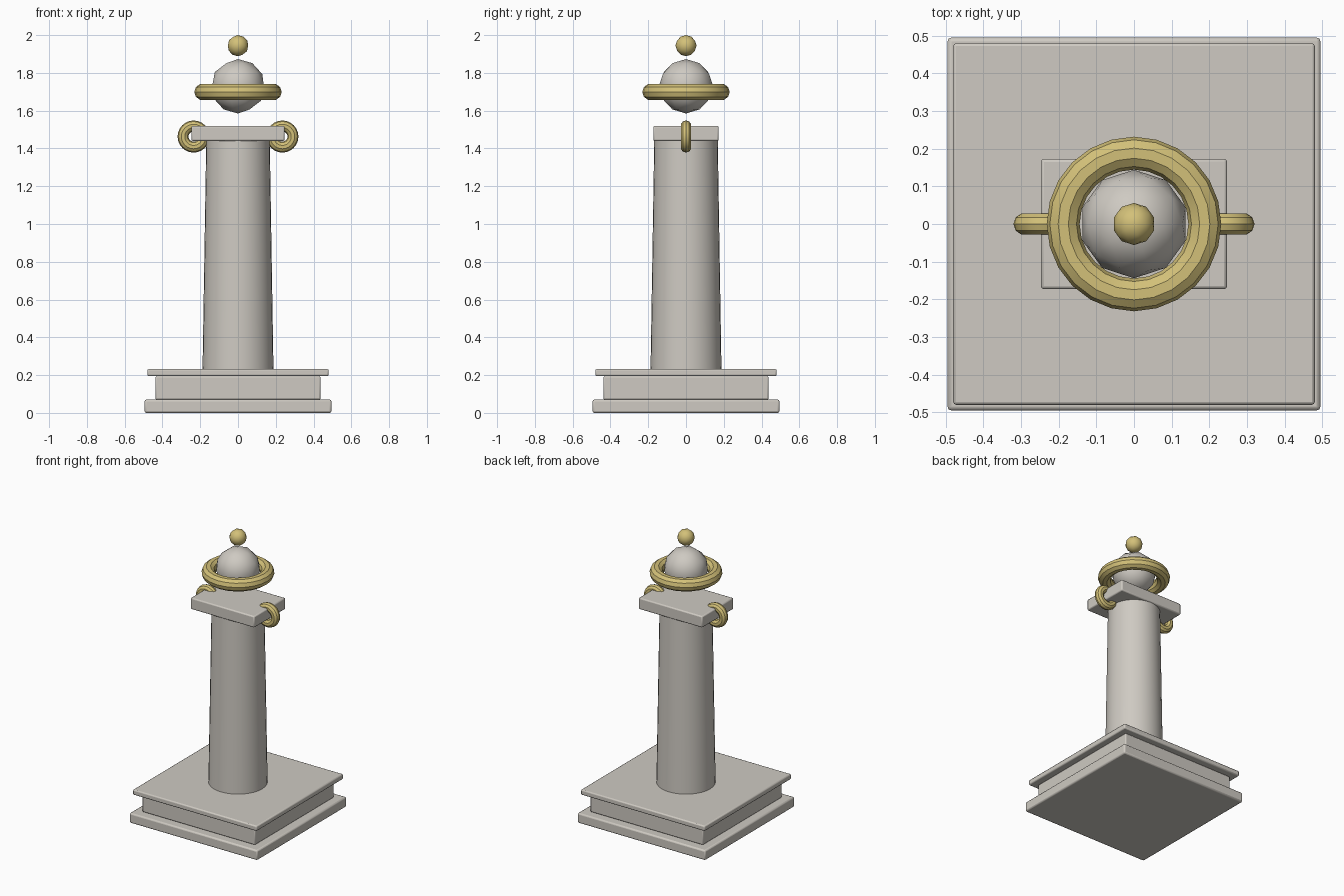
import bpy
from math import pi

cube = bpy.data.objects.get("Cube")
if cube:
    bpy.data.objects.remove(cube, do_unlink=True)


def make_material(name, color):
    mat = bpy.data.materials.new(name)
    mat.use_nodes = True
    mat.diffuse_color = color
    mat.node_tree.nodes["Principled BSDF"].inputs["Base Color"].default_value = color
    return mat


stone = make_material("pale stone", (0.62, 0.59, 0.54, 1))
gold = make_material("soft gold", (0.65, 0.53, 0.19, 1))


def finish(name, mat):
    obj = bpy.context.object
    obj.name = name
    obj.data.materials.append(mat)
    bpy.ops.object.shade_smooth_by_angle(angle=pi / 6)
    return obj


def slab(name, half_x, half_y, bottom, top, bevel):
    bpy.ops.mesh.primitive_cube_add(size=2, location=(0, 0, (bottom + top) / 2))
    bpy.context.object.scale = (half_x, half_y, (top - bottom) / 2)
    bpy.ops.object.transform_apply(location=False, rotation=False, scale=True)
    obj = finish(name, stone)
    mod = obj.modifiers.new("soft edges", 'BEVEL')
    mod.width = bevel
    mod.segments = 2


def ring(name, major, minor, location, rotation=(0, 0, 0)):
    bpy.ops.mesh.primitive_torus_add(
        major_radius=major, minor_radius=minor, major_segments=24,
        minor_segments=10, location=location, rotation=rotation)
    finish(name, gold)


def ball(name, radius, z, mat):
    bpy.ops.mesh.primitive_ico_sphere_add(subdivisions=2, radius=radius, location=(0, 0, z))
    finish(name, mat)


# Stepped square base
slab("base_lower_step", 0.495, 0.495, 0, 0.07, 0.01)
slab("base_middle_block", 0.437, 0.437, 0.07, 0.195, 0.008)
slab("base_upper_step", 0.48, 0.48, 0.195, 0.232, 0.008)

# Tapered column shaft
bpy.ops.mesh.primitive_cone_add(vertices=32, radius1=0.188, radius2=0.168,
                                depth=1.23, location=(0, 0, 0.835))
finish("column_shaft", stone)

# Capital slab with a scroll ring at each end
slab("capital", 0.247, 0.173, 1.44, 1.52, 0.008)
for side, x in (("left", 0.235), ("right", -0.235)):
    ring(f"{side}_scroll", 0.056, 0.029, (x, 0, 1.463), (pi / 2, 0, 0))

# Floating globe, its ring and the finial
ball("globe", 0.144, 1.729, stone)
ring("globe_ring", 0.188, 0.0437, (0, 0, 1.699))
ball("finial", 0.056, 1.944, gold)
